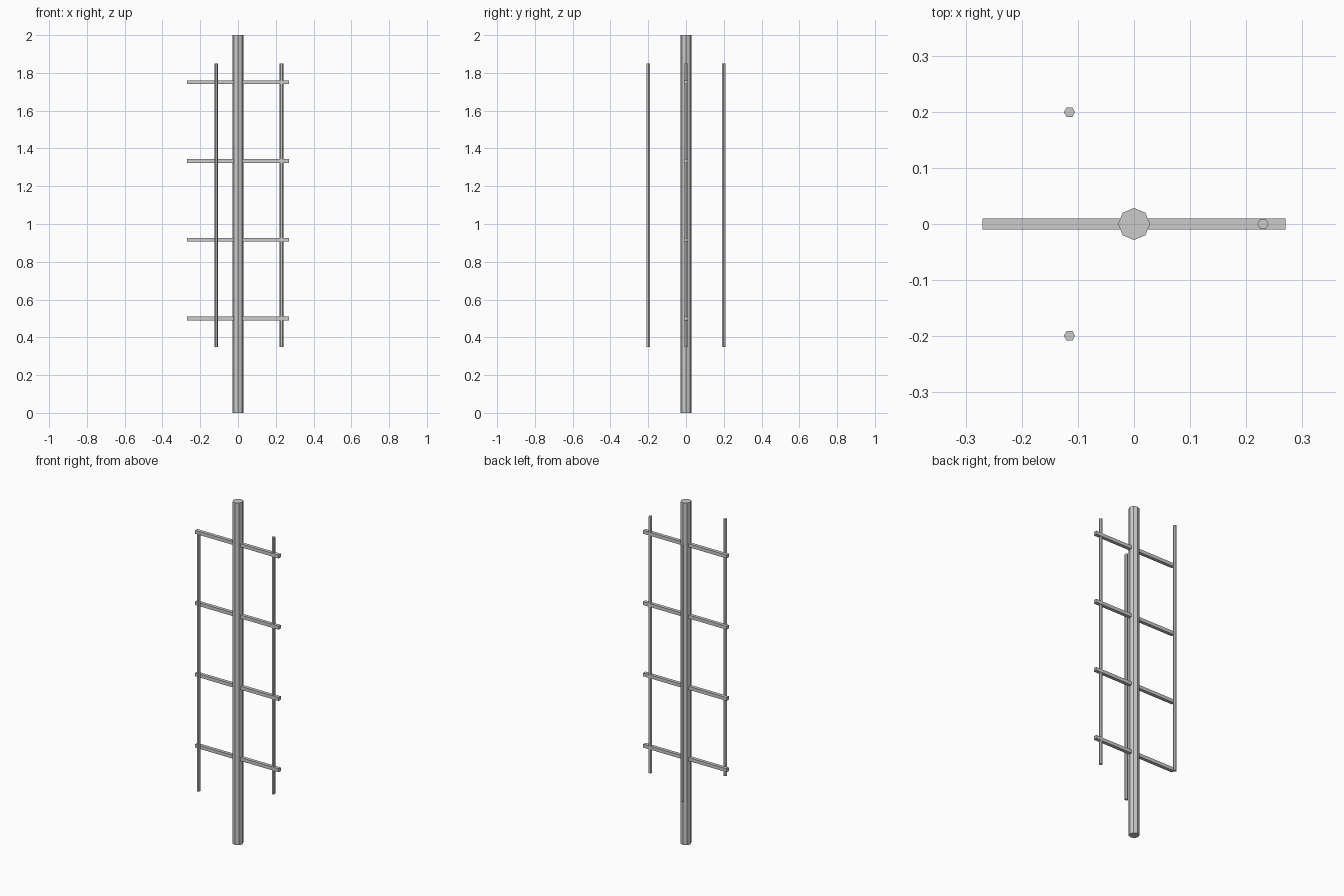
import bpy
from math import cos, sin, radians

if "Cube" in bpy.data.objects:
    bpy.data.objects.remove(bpy.data.objects["Cube"])


def prism(name, sides, radius, x, y, z0, z1):
    """Upright flat-faced cylinder with a corner on the +x axis."""
    bpy.ops.mesh.primitive_cylinder_add(vertices=sides, radius=radius, depth=z1 - z0,
                                        location=(x, y, (z0 + z1) / 2),
                                        rotation=(0, 0, radians(90)))
    bpy.context.object.name = name


# Octagonal centre pole
prism("centre_pole", 8, 0.0285, 0, 0, 0, 2)

# Three thin hexagonal rods spaced evenly around the pole
for i in range(3):
    a = radians(120 * i)
    prism(f"side_rod_{i + 1}", 6, 0.01, 0.23 * cos(a), 0.23 * sin(a), 0.35, 1.85)

# Four square crossbars through the pole
for i in range(4):
    bpy.ops.mesh.primitive_cube_add(size=1, location=(0, 0, 0.5 + i * 1.25 / 3))
    bar = bpy.context.object
    bar.name = f"crossbar_{i + 1}"
    bar.scale = (0.54, 0.02, 0.02)
